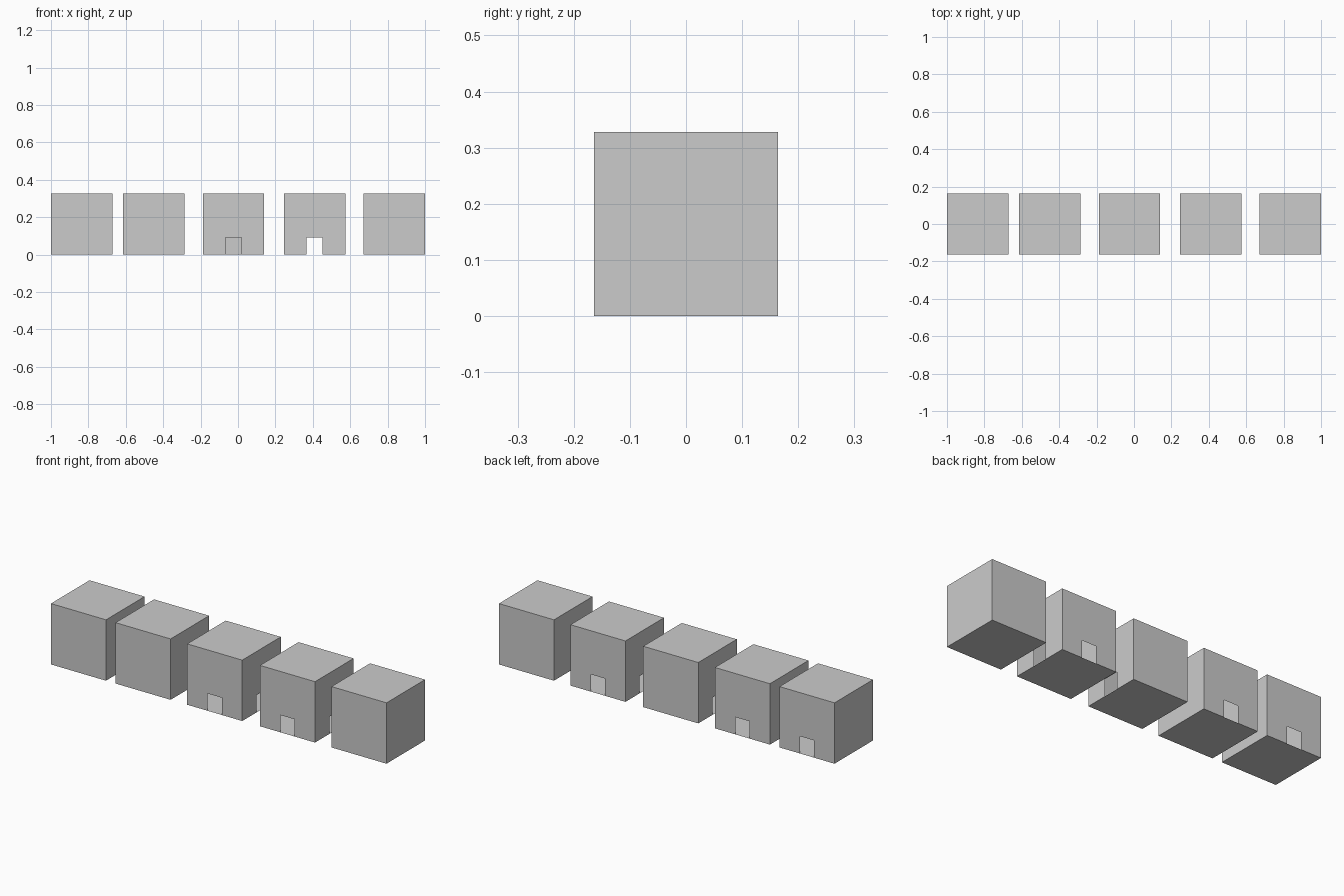
import bpy, bmesh
from mathutils import Matrix
from math import pi

if "Cube" in bpy.data.objects:
    bpy.data.objects.remove(bpy.data.objects["Cube"])

SIZE = 0.328          # room cube edge
DOOR_W, DOOR_H = 0.085, 0.093
H = SIZE / 2

# wall order, turning counter-clockwise from the front
TURN = {"front": 0, "right": 1, "back": 2, "left": 3}


def room(name, x, doors):
    """Thin-walled box with doorways cut in the listed walls."""
    bm = bmesh.new()
    # four walls, with a notch at the bottom where there is a doorway
    for side, turn in TURN.items():
        pts = [(-H, 0)]
        if side in doors:
            d = DOOR_W / 2
            pts += [(-d, 0), (-d, DOOR_H), (d, DOOR_H), (d, 0)]
        pts += [(H, 0), (H, SIZE), (-H, SIZE)]
        rot = Matrix.Rotation(turn * pi / 2, 3, 'Z')
        bm.faces.new([bm.verts.new(rot @ Matrix.Identity(3) @ v)
                      for v in [Matrix.Translation((px, -H, pz)).to_translation() for px, pz in pts]])
    # floor and roof
    corners = [(-H, -H), (H, -H), (H, H), (-H, H)]
    bm.faces.new([bm.verts.new((px, py, SIZE)) for px, py in corners])
    bm.faces.new([bm.verts.new((px, py, 0)) for px, py in reversed(corners)])
    bmesh.ops.remove_doubles(bm, verts=bm.verts, dist=1e-5)

    mesh = bpy.data.meshes.new(name)
    bm.to_mesh(mesh)
    bm.free()
    obj = bpy.data.objects.new(name, mesh)
    obj.location.x = x
    bpy.context.collection.objects.link(obj)


# row of rooms with different exits
room("one_door_room", -0.836, ["back"])
room("corner_room", -0.451, ["back", "left"])
room("three_door_room", -0.024, ["front", "left", "right"])
room("four_door_room", 0.410, ["front", "right", "back", "left"])
room("closed_room", 0.836, [])
